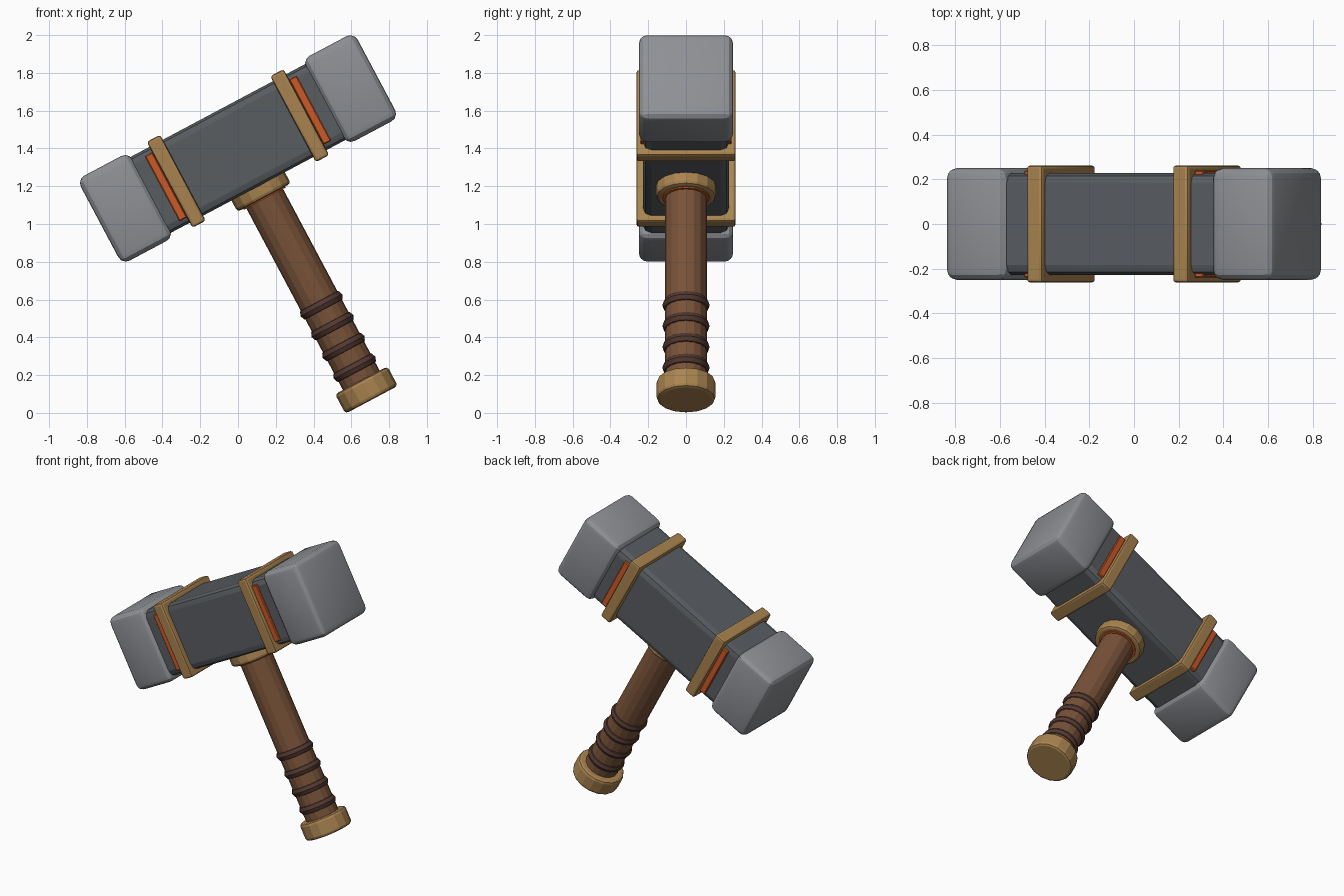
import bpy
from math import radians
from mathutils import Matrix

if "Cube" in bpy.data.objects:
    bpy.data.objects.remove(bpy.data.objects["Cube"])

# Built upright around the head centre, then tilted as a whole
TILT = Matrix.Translation((0, 0, 1.4)) @ Matrix.Rotation(radians(-28), 4, 'Y')


def mat(name, rgb):
    m = bpy.data.materials.new(name)
    m.diffuse_color = (*rgb, 1)
    m.use_nodes = True
    m.node_tree.nodes["Principled BSDF"].inputs["Base Color"].default_value = m.diffuse_color
    return m


STEEL = mat("light_steel", (0.27, 0.28, 0.30))
IRON = mat("dark_iron", (0.10, 0.11, 0.12))
BRASS = mat("brass", (0.40, 0.23, 0.08))
WOOD = mat("wood", (0.19, 0.085, 0.04))
LEATHER = mat("leather", (0.085, 0.04, 0.03))
ORANGE = mat("orange", (0.60, 0.10, 0.02))


def finish(name, material, bevel=0, segments=2):
    ob = bpy.context.object
    ob.name = name
    ob.data.materials.append(material)
    if bevel:
        b = ob.modifiers.new("bevel", 'BEVEL')
        b.width, b.segments = bevel, segments
        b.limit_method, b.angle_limit = 'ANGLE', radians(40)
        bpy.ops.object.modifier_apply(modifier=b.name)
    bpy.ops.object.shade_smooth_by_angle(angle=radians(20))
    ob.matrix_world = TILT @ ob.matrix_basis
    return ob


def box(name, loc, size, material, bevel, segments=2):
    bpy.ops.mesh.primitive_cube_add(size=1, location=loc)
    bpy.context.object.data.transform(Matrix.Diagonal((*size, 1)))
    return finish(name, material, bevel, segments)


def rod(name, z_top, z_bottom, radius, material, bevel=0):
    bpy.ops.mesh.primitive_cylinder_add(vertices=16, radius=radius, depth=z_top - z_bottom,
                                        location=(0, 0, (z_top + z_bottom) / 2))
    return finish(name, material, bevel)


# Head: core block, striking faces, bands and inlay strips
box("head_core", (0, 0, 0), (1.2, 0.455, 0.455), IRON, 0.045)
for side, s in (("left", -1), ("right", 1)):
    box(f"striking_face_{side}", (s * 0.675, 0, 0), (0.31, 0.50, 0.51), STEEL, 0.045, 3)
    box(f"head_band_{side}", (s * 0.37, 0, 0), (0.08, 0.525, 0.515), BRASS, 0.014)
    for face, y in (("front", -0.225), ("back", 0.225)):
        box(f"inlay_{side}_{face}", (s * 0.432, y, 0), (0.045, 0.03, 0.39), ORANGE, 0.005, 1)

# Handle with collar and pommel
rod("handle", -0.1, -1.45, 0.11, WOOD)
rod("collar", -0.19, -0.295, 0.16, BRASS, 0.018)
rod("collar_ring", -0.25, -0.302, 0.125, ORANGE)
rod("pommel", -1.39, -1.507, 0.157, BRASS, 0.018)

# Grip wraps
for i in range(4):
    bpy.ops.mesh.primitive_torus_add(major_radius=0.092, minor_radius=0.033, major_segments=20,
                                     minor_segments=8, location=(0, 0, -0.94 - 0.125 * i))
    ob = finish(f"grip_wrap_{i + 1}", LEATHER)
    ob.data.polygons.foreach_set("use_smooth", [True] * len(ob.data.polygons))
